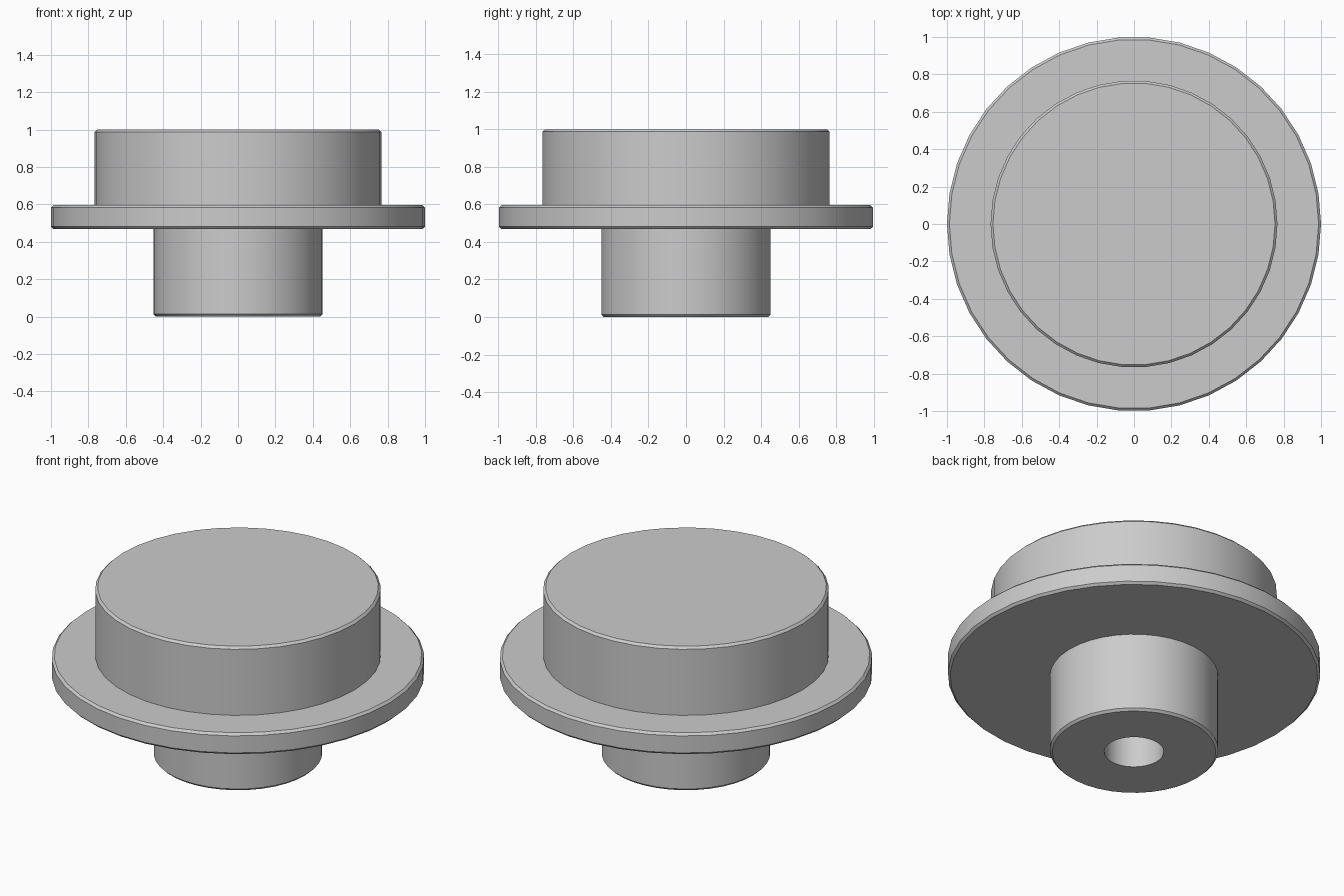
import bpy, bmesh, math

if "Cube" in bpy.data.objects:
    bpy.data.objects.remove(bpy.data.objects["Cube"])

SIDES = 38
CH = 0.013   # chamfer on the outer rims

# Half section (radius, z) from the blind bore floor round to the top cap
profile = [
    (0.16, 0.47), (0.16, 0.0),                                   # bore
    (0.452 - CH, 0.0), (0.452, CH), (0.452, 0.469),              # stem
    (1 - CH, 0.469), (1, 0.469 + CH),                            # flange
    (1, 0.596 - CH), (1 - CH, 0.596),
    (0.767, 0.596), (0.767, 1 - CH), (0.767 - CH, 1.0),          # head
]

bm = bmesh.new()
rings = []
for r, z in profile:
    rings.append([bm.verts.new((r * math.cos(2 * math.pi * i / SIDES),
                                r * math.sin(2 * math.pi * i / SIDES), z))
                  for i in range(SIDES)])

# Walls between neighbouring rings
for a, b in zip(rings, rings[1:]):
    for i in range(SIDES):
        j = (i + 1) % SIDES
        bm.faces.new((a[i], a[j], b[j], b[i]))

# Bore floor and top cap
bm.faces.new(rings[0][::-1])
bm.faces.new(rings[-1])
bmesh.ops.recalc_face_normals(bm, faces=bm.faces)

mesh = bpy.data.meshes.new("flanged_knob")
bm.to_mesh(mesh)
bm.free()
knob = bpy.data.objects.new("flanged_knob", mesh)
bpy.context.collection.objects.link(knob)

# Smooth round walls, crisp chamfer edges
bpy.context.view_layer.objects.active = knob
knob.select_set(True)
bpy.ops.object.shade_smooth_by_angle(angle=math.radians(30))
